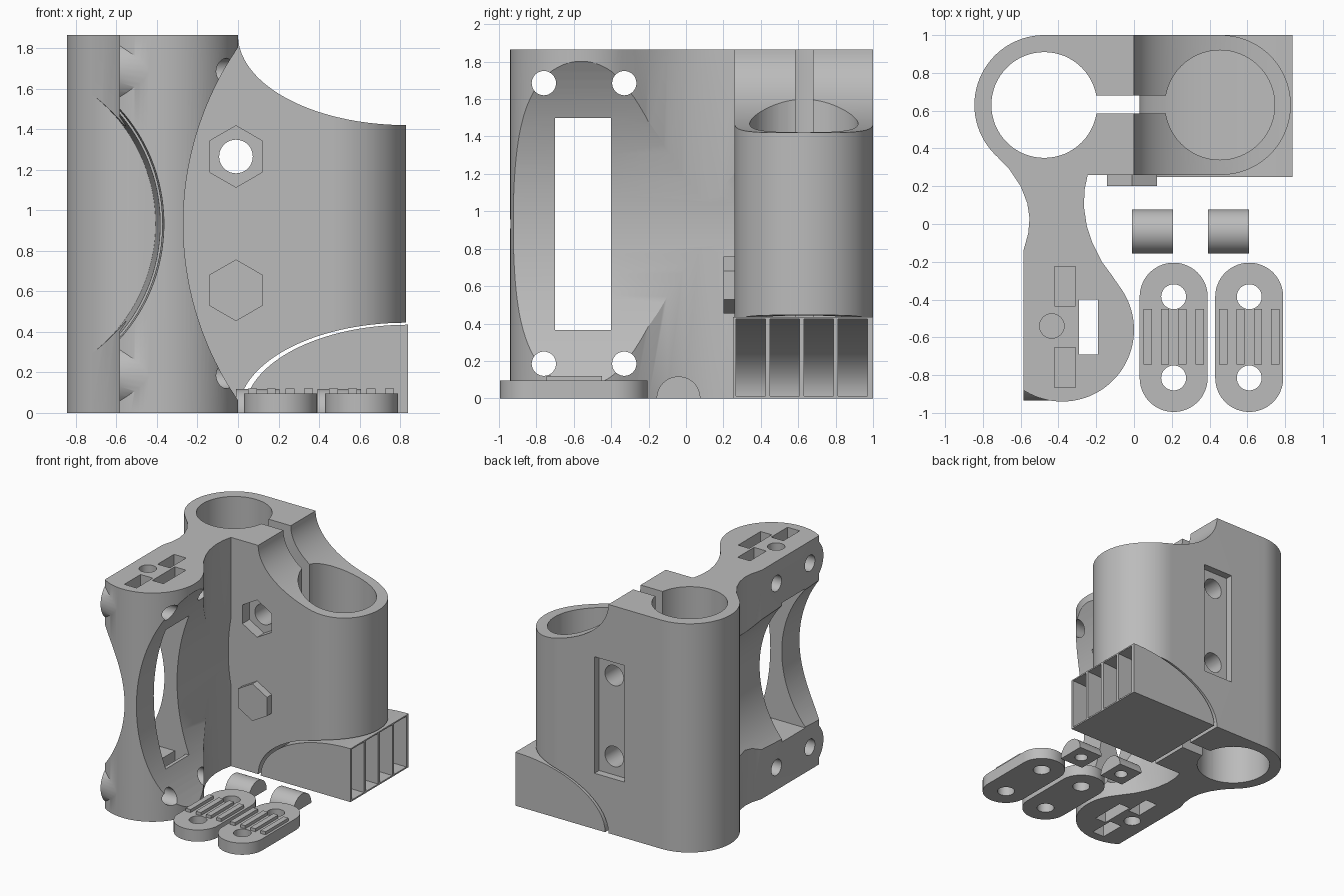
import bpy, bmesh
from math import sin, cos, radians

if "Cube" in bpy.data.objects:
    bpy.data.objects.remove(bpy.data.objects["Cube"])

grey = bpy.data.materials.new("plain_grey")
grey.use_nodes = True
colour = (0.5, 0.5, 0.5, 1)
grey.diffuse_color = colour
grey.node_tree.nodes["Principled BSDF"].inputs["Base Color"].default_value = colour

ORDER = {"x": lambda a, b, c: (c, a, b),
         "y": lambda a, b, c: (a, c, b),
         "z": lambda a, b, c: (a, b, c)}


def arc(cx, cy, rx, ry=None, start=0, end=360, n=64):
    """Points on an ellipse; a full turn leaves out the repeated end point."""
    ry = ry or rx
    steps = n if abs(end - start) == 360 else n - 1
    angles = [radians(start + (end - start) * i / steps) for i in range(n)]
    return [(cx + rx * cos(t), cy + ry * sin(t)) for t in angles]


def rect(a0, a1, b0, b1):
    return [(a0, b0), (a1, b0), (a1, b1), (a0, b1)]


def prism(name, axis, pts, lo, hi, end_pts=None):
    """Straight solid along an axis, or a tapered one when end_pts is given."""
    bm = bmesh.new()
    bottom = [bm.verts.new(ORDER[axis](a, b, lo)) for a, b in pts]
    top = [bm.verts.new(ORDER[axis](a, b, hi)) for a, b in end_pts or pts]
    bm.faces.new(bottom)
    bm.faces.new(top)
    for i in range(len(pts)):
        j = (i + 1) % len(pts)
        bm.faces.new((bottom[i], bottom[j], top[j], top[i]))
    bmesh.ops.recalc_face_normals(bm, faces=bm.faces)
    mesh = bpy.data.meshes.new(name)
    bm.to_mesh(mesh)
    bm.free()
    mesh.materials.append(grey)
    obj = bpy.data.objects.new(name, mesh)
    bpy.context.collection.objects.link(obj)
    return obj


def combine(obj, others, operation="DIFFERENCE"):
    """Apply booleans and discard the helper solids."""
    for other in others:
        mod = obj.modifiers.new("cut", "BOOLEAN")
        mod.operation, mod.solver, mod.object = operation, "EXACT", other
        bpy.context.view_layer.objects.active = obj
        bpy.ops.object.modifier_apply(modifier=mod.name)
        bpy.data.objects.remove(other)


def finish(obj):
    bpy.ops.object.select_all(action="DESELECT")
    obj.select_set(True)
    bpy.context.view_layer.objects.active = obj
    bpy.ops.object.shade_smooth_by_angle(angle=radians(30))


H = 1.865
MID = H / 2
BOLT_Y, BOLT_Z = (-0.76, -0.33), (0.185, 1.685)

# Mounting arm: necked outline with a rounded front end
outline = [(-0.72, 0.35), (-0.66, 0.29), (-0.6, 0.2), (-0.565, 0.11), (-0.553, 0.03),
           (-0.56, -0.05), (-0.585, -0.14)]
outline += arc(-0.38, -0.56, 0.38, start=-122.7, end=35, n=50)
outline += [(-0.115, -0.275), (-0.17, -0.2), (-0.22, -0.1), (-0.25, -0.01), (-0.265, 0.09),
            (-0.262, 0.18), (-0.245, 0.26), (-0.245, 0.35)]
bracket = prism("clamp_bracket", "z", outline, 0, H)
combine(bracket, [prism("boss", "x", arc(-0.76, z, 0.175, n=40), -0.585, -0.4)
                  for z in BOLT_Z], "UNION")

# Hourglass waist and window
combine(bracket, [
    prism("left_waist", "y", arc(-1.22, MID, 0.86, n=128), -1.1, 0.36,
          arc(-1.22, MID, 0.81, n=128)),
    prism("right_waist", "y", arc(1.266, MID, 1.536, n=180), -1.1, 0.4),
    prism("window", "x", rect(-0.7, -0.4, 0.365, 1.5), -0.8, 0.2),
    prism("tie_slot", "z", rect(-0.29, -0.19, -0.69, -0.4), -0.1, 2),
])

# Arm bolts, nut slots and end sockets
for z, lo, hi in ((BOLT_Z[0], -0.1, 0.25), (BOLT_Z[1], 1.615, 2)):
    for y in BOLT_Y:
        combine(bracket, [prism("bolt", "x", arc(y, z, 0.065, n=32), -0.8, 0.2),
                          prism("nut", "z", rect(-0.42, -0.31, y - 0.105, y + 0.105), lo, hi)])
for lo, hi in ((-0.1, 0.15), (H - 0.15, 2)):
    combine(bracket, [prism("socket", "z", arc(-0.435, -0.54, 0.065, n=32), lo, hi)])

# Twin tube clamp with the right tube cut short by two curved sweeps
clamp = prism("clamp", "z", arc(0.46, 0.63, 0.37, start=-90, end=90)
              + arc(-0.475, 0.63, 0.37, start=90, end=270), 0, H)
combine(clamp, [prism("sweep", "y", arc(0.83, z, 0.83, 0.445, n=160), 0, 1.2)
                for z in (0, H)])
combine(bracket, [clamp], "UNION")
combine(bracket, [
    prism("left_bore", "z", arc(-0.475, 0.63, 0.28), -0.1, 2),
    prism("right_bore", "z", arc(0.455, 0.63, 0.29), -0.1, 2),
    prism("split", "z", rect(-0.4, 0.4, 0.585, 0.68), -0.1, 2),
    prism("back_recess", "y", rect(-0.145, 0.125, 0.455, 1.405), 0.94, 1.1),
])
for z in (0.605, 1.265):
    combine(bracket, [
        prism("clamp_bolt", "y", arc(-0.01, z, 0.083, n=40), 0.1, 1.1),
        prism("hex", "y", arc(-0.01, z, 0.152, start=30, end=390, n=6), 0.2, 0.35)])
finish(bracket)

# Support block: hollow curved wedge open on its outer end
wedge = [(0.84, 0)] + arc(0.84, 0, 0.81, 0.435, start=90, end=180)
support = prism("support_block", "y", wedge, 0.25, 1)
pocket = [(0.9, 0.012), (0.9, 0.424)] + arc(0.84, 0.012, 0.785, 0.412, start=90, end=180)
combine(support, [prism("pocket", "y", pocket, y, y + 0.157)
                  for y in (0.267, 0.449, 0.631, 0.813)])
finish(support)

# Ribbed belt plates and half-round clips
for side, px, cx in (("first", 0.21, 0.0975), ("second", 0.61, 0.5)):
    plate = prism(side + "_plate", "z", arc(px, -0.385, 0.18, start=0, end=180, n=32)
                  + arc(px, -0.815, 0.18, start=180, end=360, n=32), 0, 0.095)
    combine(plate, [prism("rib", "z", rect(px + d - 0.022, px + d + 0.022, -0.745, -0.45),
                          0.05, 0.12) for d in (-0.138, -0.046, 0.046, 0.138)], "UNION")
    combine(plate, [prism("hole", "z", arc(px, y, 0.066, n=32), -0.1, 0.3)
                    for y in (-0.385, -0.815)])
    finish(plate)
    clip = prism(side + "_clip", "x", arc(-0.04, 0, 0.117, start=0, end=180, n=32),
                 cx - 0.108, cx + 0.108)
    combine(clip, [prism("hole", "z", arc(cx, -0.04, 0.05, n=24), -0.1, 0.07)])
    finish(clip)
